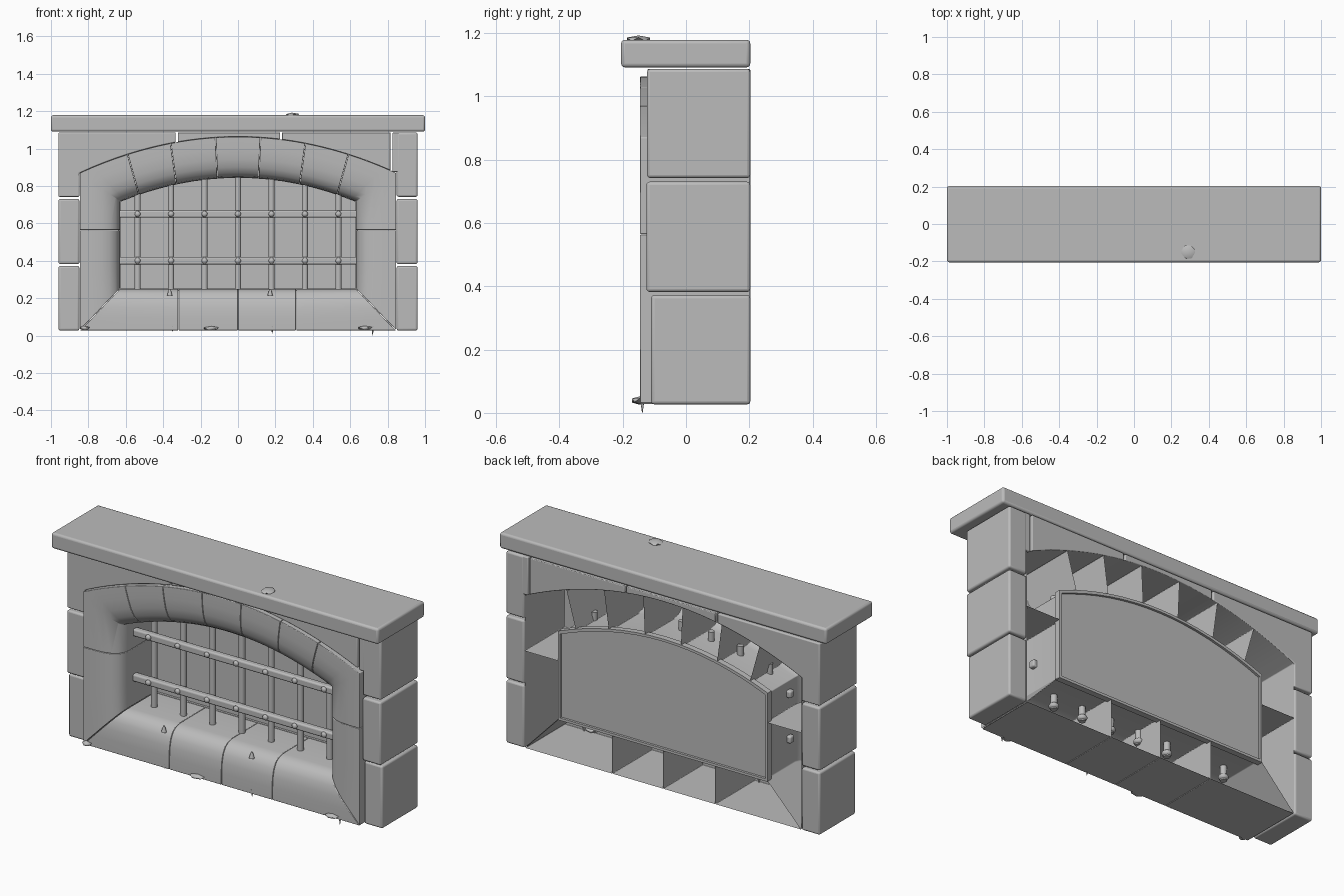
import bpy, bmesh, math, random
from mathutils import Vector

if "Cube" in bpy.data.objects:
    bpy.data.objects.remove(bpy.data.objects["Cube"])

random.seed(4)
STONE = bpy.data.materials.new("grey stone")
STONE.diffuse_color = (0.5, 0.5, 0.5, 1)
STONE.use_nodes = True
STONE.node_tree.nodes["Principled BSDF"].inputs["Base Color"].default_value = STONE.diffuse_color


def make(name, bm, bevel=0.0, angle=40):
    bmesh.ops.recalc_face_normals(bm, faces=bm.faces)
    me = bpy.data.meshes.new(name)
    bm.to_mesh(me)
    bm.free()
    me.materials.append(STONE)
    ob = bpy.data.objects.new(name, me)
    bpy.context.collection.objects.link(ob)
    bpy.context.view_layer.objects.active = ob
    ob.select_set(True)
    if bevel:
        m = ob.modifiers.new("bevel", 'BEVEL')
        m.width, m.segments, m.limit_method = bevel, 3, 'ANGLE'
        m.angle_limit = math.radians(40)
    bpy.ops.object.shade_smooth_by_angle(angle=math.radians(angle))
    ob.select_set(False)
    return ob


def prism(name, outline, y0, y1, bevel=0.0):
    """Extrude an x-z outline from y0 to y1."""
    bm = bmesh.new()
    a = [bm.verts.new((x, y0, z)) for x, z in outline]
    b = [bm.verts.new((x, y1, z)) for x, z in outline]
    bm.faces.new(a)
    bm.faces.new(b[::-1])
    for i in range(len(a)):
        j = (i + 1) % len(a)
        bm.faces.new((a[i], b[i], b[j], a[j]))
    return make(name, bm, bevel)


def box(name, x0, x1, y0, y1, z0, z1, bevel=0.0):
    return prism(name, [(x0, z0), (x1, z0), (x1, z1), (x0, z1)], y0, y1, bevel)


def span(a, b, n):
    return [a + (b - a) * i / n for i in range(n + 1)]


def arch_out(x):
    return 1.063 - 0.193 * (x / 0.845) ** 2


def arch_in(x):
    return 0.845 - 0.128 * (x / 0.63) ** 2


# Mantel slab
box("mantel_slab", -1, 1, -0.205, 0.203, 1.091, 1.178, 0.012)

# Side pillars
for s, side in ((-1, "left"), (1, "right")):
    for z0, z1, y, part in ((0.027, 0.372, -0.11, "lower"), (0.382, 0.73, -0.125, "middle")):
        x0, x1 = sorted((s * 0.848, s * 0.96))
        box(f"{side}_pillar_{part}_block", x0, x1, y, 0.203, z0, z1, 0.01)
box("right_pillar_upper_block", 0.848, 0.96, -0.123, 0.203, 0.742, 1.086, 0.01)
box("right_pillar_shoulder", 0.826, 0.86, -0.122, 0.202, 0.875, 1.085, 0.005)

# Wall blocks above the arch, cut to its curve
edge = [(x, arch_out(x)) for x in span(-0.848, -0.333, 8)]
prism("upper_left_wall_block", [(-0.96, 1.086), (-0.96, 0.742), (-0.848, 0.742)] + edge
      + [(-0.333, 1.086)], -0.122, 0.203, 0.006)
for name, x0, x1 in (("upper_middle", -0.322, 0.225), ("upper_right", 0.235, 0.815)):
    edge = [(x, arch_out(x)) for x in span(x0, x1, 10)]
    prism(name + "_wall_block", [(x0, 1.086)] + edge + [(x1, 1.086)], -0.122, 0.203, 0.004)

# Full-rounded section of the surround: (outer-to-inner fraction, depth)
SECTION = [(0, 0.2), (0, -0.145), (0.3, -0.145), (0.55, -0.141), (0.75, -0.13),
           (0.89, -0.111), (0.97, -0.085), (1, -0.05), (1, 0.2)]


def surround_stone(name, pairs):
    """Loft the section along (outer, inner) pairs; hollow and open at the back."""
    bm = bmesh.new()
    rows = []
    for o, i in pairs:
        o, i = Vector(o), Vector(i)
        rows.append([bm.verts.new(((o.lerp(i, t)).x, y, (o.lerp(i, t)).y)) for t, y in SECTION])
    for r, q in zip(rows, rows[1:]):
        for k in range(len(SECTION) - 1):
            bm.faces.new((r[k], r[k + 1], q[k + 1], q[k]))
    bm.faces.new(rows[0])
    bm.faces.new(rows[-1][::-1])
    make(name, bm, 0.003)


# Arch stones
joints_out = (-0.59, -0.36, -0.12, 0.12, 0.36, 0.59)
joints_in = (-0.53, -0.33, -0.11, 0.11, 0.33, 0.53)
g = 0.001
for k in range(5):
    xo = span(joints_out[k] + g, joints_out[k + 1] - g, 5)
    xi = span(joints_in[k] + g, joints_in[k + 1] - g, 5)
    surround_stone(f"arch_stone_{k + 1}",
                   [((a, arch_out(a)), (b, arch_in(b))) for a, b in zip(xo, xi)])

# Corner stones and jamb stones
for s, side in ((-1, "left"), (1, "right")):
    turn = [((s * a, arch_out(a)), (s * b, arch_in(b)))
            for a, b in zip(span(0.591, 0.845, 4), span(0.531, 0.63, 4))]
    surround_stone(f"{side}_shoulder_stone", turn + [((s * 0.845, 0.565), (s * 0.63, 0.565))])
    surround_stone(f"{side}_jamb_stone", [((s * 0.845, z), (s * 0.632, w)) for z, w in
                                          ((0.563, 0.563), (0.3, 0.41), (0.03, 0.252))])

# Sill stones with mitred ends
sills = [(-0.843, -0.63, -0.32, -0.32), (-0.318, -0.318, -0.001, -0.001),
         (0.001, 0.001, 0.31, 0.31), (0.312, 0.312, 0.843, 0.63)]
for k, (a, b, c, d) in enumerate(sills):
    surround_stone(f"sill_stone_{k + 1}", [((a, 0.028), (b, 0.25)), ((c, 0.028), (d, 0.25))])


# Back pane and its thin rim
def opening(grow):
    top = [(x * (1 + grow / 0.63), arch_in(x) + grow) for x in span(-0.63, 0.63, 16)]
    return [(0.63 + grow, 0.25 - grow), (-0.63 - grow, 0.25 - grow)] + top


prism("back_pane", opening(0.0), 0.183, 0.19)
bm = bmesh.new()
loops = [[bm.verts.new((x, y, z)) for x, z in opening(gr)]
         for gr, y in ((0.012, 0.17), (0.012, 0.203), (-0.002, 0.203), (-0.002, 0.17))]
for p in range(4):
    r, q = loops[p], loops[(p + 1) % 4]
    for i in range(len(r)):
        j = (i + 1) % len(r)
        bm.faces.new((r[i], r[j], q[j], q[i]))
make("pane_rim", bm)


# Grille
def ball(name, loc, scale, sub=2):
    bm = bmesh.new()
    bmesh.ops.create_icosphere(bm, subdivisions=sub, radius=1)
    for v in bm.verts:
        v.co = Vector([c * f + l for c, f, l in zip(v.co, scale, loc)])
    return make(name, bm, 0, 60)


def rod(name, x, y, z0, z1, r0, r1):
    bm = bmesh.new()
    bmesh.ops.create_cone(bm, cap_ends=True, segments=12, radius1=r0, radius2=r1, depth=z1 - z0)
    bmesh.ops.translate(bm, verts=bm.verts, vec=(x, y, (z0 + z1) / 2))
    make(name, bm, 0, 50)


for n, z in (("lower", 0.40), ("upper", 0.65)):
    box(n + "_cross_bar", -0.655, 0.655, -0.015, 0.022, z - 0.02, z + 0.02, 0.009)
for k in range(7):
    x = -0.537 + k * 0.179
    rod(f"upright_bar_{k + 1}", x, 0.035, 0.17, arch_in(x) + 0.05, 0.017, 0.017)
    ball(f"upright_foot_{k + 1}", (x, 0.035, 0.19), (0.027, 0.027, 0.018))
    for z in (0.40, 0.65):
        ball(f"rivet_{k + 1}", (x, -0.017, z), (0.016, 0.012, 0.016))

# Loose chips and small spikes
for x, y, z, r in ((0.29, -0.15, 1.18, 0.042), (-0.145, -0.147, 0.038, 0.045),
                   (0.68, -0.147, 0.04, 0.042), (-0.82, -0.147, 0.04, 0.027)):
    chip = ball("stone_chip", (x, y, z), (r, 0.042 if z > 1 else 0.028, 0.012), 1)
    for v in chip.data.vertices:
        v.co.x += random.uniform(-0.006, 0.006)
for x, z in ((-0.35, 0.022), (0.183, 0.01), (0.72, 0.0)):
    rod("hanging_spike", x, -0.138, z, 0.05, 0.001, 0.008)
for x in (-0.365, 0.172):
    rod("sill_spike", x, -0.125, 0.215, 0.25, 0.014, 0.004)
